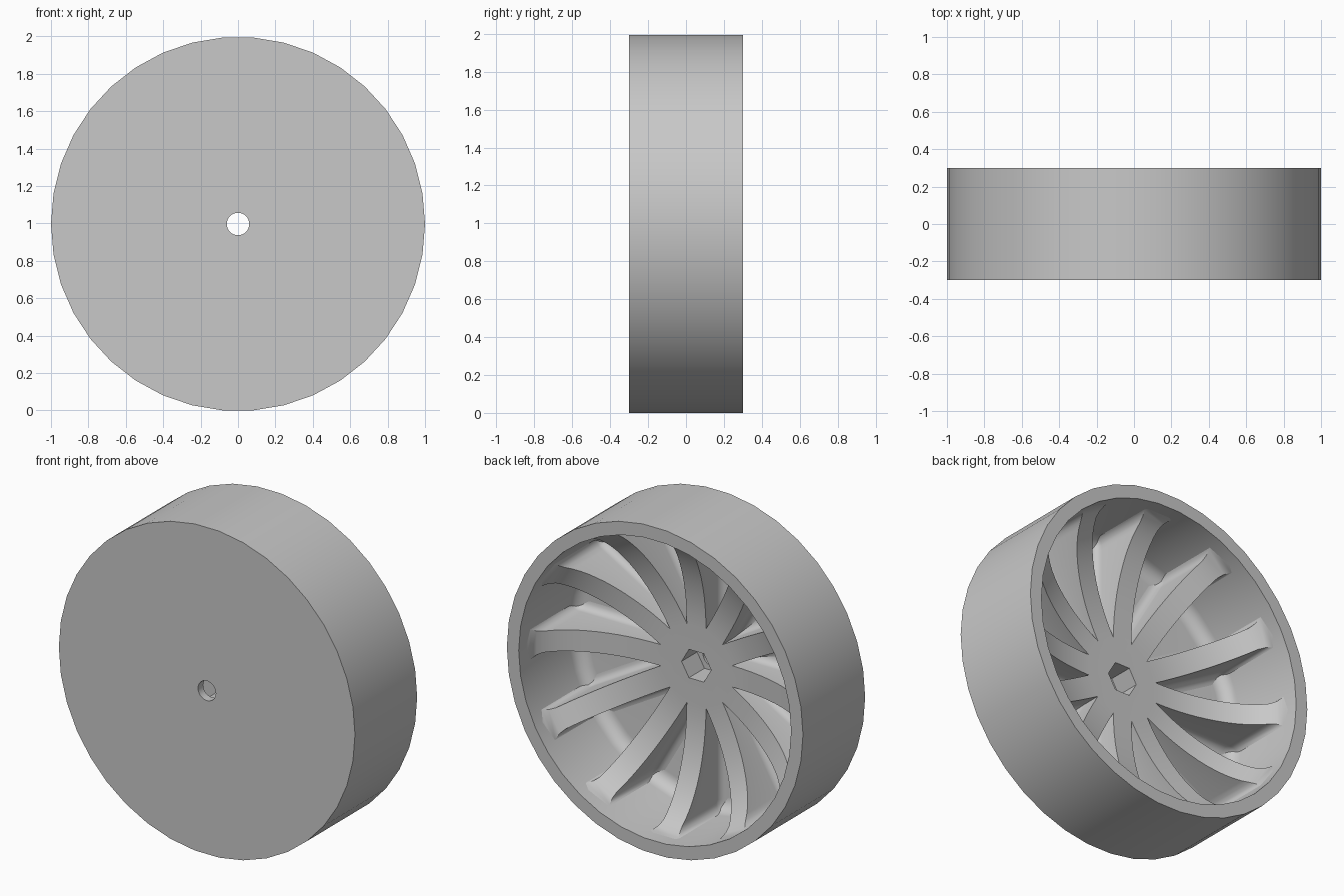
import bpy, bmesh, math

if "Cube" in bpy.data.objects:
    bpy.data.objects.remove(bpy.data.objects["Cube"])

SIDES = 38                                  # facets of the wheel
ZC = math.cos(math.pi / SIDES)              # axle height, flat facet at the bottom
BACK, HUB, FLOOR = 0.30, -0.10, -0.25       # y levels of rim, hub top and pocket floor
R_IN = 0.92                                 # inner radius of the rim
SPOKES, TIP = 12, 0.25                      # spoke count, radius where pockets begin
HALF = TIP * math.sin(math.pi / SPOKES)     # half width of a spoke
R0 = TIP * math.cos(math.pi / SPOKES)       # radius where a spoke leaves the hub
FIL = 0.05                                  # fillet radius around the spokes

grey = bpy.data.materials.new("light_grey")
grey.diffuse_color = (0.58, 0.58, 0.58, 1)
grey.use_nodes = True
grey.node_tree.nodes["Principled BSDF"].inputs["Base Color"].default_value = grey.diffuse_color


def polar(r, ang, y, t=0.0):
    """Point at radius r, shifted sideways by t, at level y."""
    c, s = math.cos(ang), math.sin(ang)
    return (r * c - t * s, y, ZC + r * s + t * c)


def finish(bm, name):
    me = bpy.data.meshes.new(name)
    bm.to_mesh(me)
    bm.free()
    me.materials.append(grey)
    ob = bpy.data.objects.new(name, me)
    bpy.context.collection.objects.link(ob)
    bpy.ops.object.select_all(action='DESELECT')
    ob.select_set(True)
    bpy.context.view_layer.objects.active = ob
    bpy.ops.object.shade_smooth_by_angle(angle=math.radians(30))
    return ob


# wheel shell: front disc with axle hole, tread, rim and rounded inner corner
f = 0.08
profile = [(0.06, -0.30), (1.0, -0.30), (1.0, BACK), (R_IN, BACK)]
for i in range(7):
    a = i / 6 * math.pi / 2
    profile.append((R_IN - f + f * math.cos(a), FLOOR + f - f * math.sin(a)))
profile.append((0.06, FLOOR))
bm = bmesh.new()
rings = [[bm.verts.new(polar(r, 2 * math.pi * i / SIDES, y)) for r, y in profile]
         for i in range(SIDES)]
n = len(profile)
for i in range(SIDES):
    A, B = rings[i], rings[(i + 1) % SIDES]
    for j in range(n):
        k = (j + 1) % n
        bm.faces.new((A[j], A[k], B[k], B[j]))
bmesh.ops.recalc_face_normals(bm, faces=bm.faces)
finish(bm, "wheel_shell")

# hub top with hexagonal socket
bm = bmesh.new()
rad = math.radians
hex_top = [bm.verts.new(polar(0.10, rad(60 * i), HUB)) for i in range(6)]
hex_low = [bm.verts.new(polar(0.10, rad(60 * i), FLOOR)) for i in range(6)]
tips = [bm.verts.new(polar(TIP, rad(15 + 30 * i), HUB)) for i in range(12)]
for i in range(6):
    j = (i + 1) % 6
    bm.faces.new((hex_top[i], hex_top[j], tips[2 * i + 1], tips[2 * i]))
    bm.faces.new((hex_top[i], tips[2 * i], tips[2 * i - 1]))
    bm.faces.new((hex_top[j], hex_top[i], hex_low[i], hex_low[j]))


def section(r, top):
    """Cross-section of a spoke: floor fillet, side, flat top, side, floor fillet."""
    near = max(0.0, FIL - max(0.0, 0.918 - r))
    hw = HALF + FIL - math.sqrt(max(0.0, FIL ** 2 - near ** 2))
    side = []
    for i in range(6):
        a = i / 5 * math.pi / 2
        side.append((hw + FIL - FIL * math.sin(a), FLOOR + FIL - FIL * math.cos(a)))
    side.append((hw, top))
    return side + [(-t, y) for t, y in reversed(side)]


# dished spokes that curve up from the hub to the rim and flare into it
STEPS = 16
for s in range(SPOKES):
    ang = 2 * math.pi * s / SPOKES
    prev = None
    for i in range(STEPS + 1):
        a = i / STEPS * math.pi / 2
        r = R0 + (0.925 - R0) * math.sin(a)
        top = HUB + 0.37 * (1 - math.cos(a))
        row = [bm.verts.new(polar(r, ang, y, t)) for t, y in section(r, top)]
        if prev:
            for j in range(len(row) - 1):
                bm.faces.new((prev[j], prev[j + 1], row[j + 1], row[j]))
        prev = row
bmesh.ops.remove_doubles(bm, verts=bm.verts, dist=0.0005)
bmesh.ops.recalc_face_normals(bm, faces=bm.faces)
bm.normal_update()
flat = [fc for fc in bm.faces if len(fc.verts) == 3 and abs(fc.normal.y) > 0.99]
if flat and flat[0].normal.y < 0:
    bmesh.ops.reverse_faces(bm, faces=bm.faces)
finish(bm, "hub_and_spokes")
